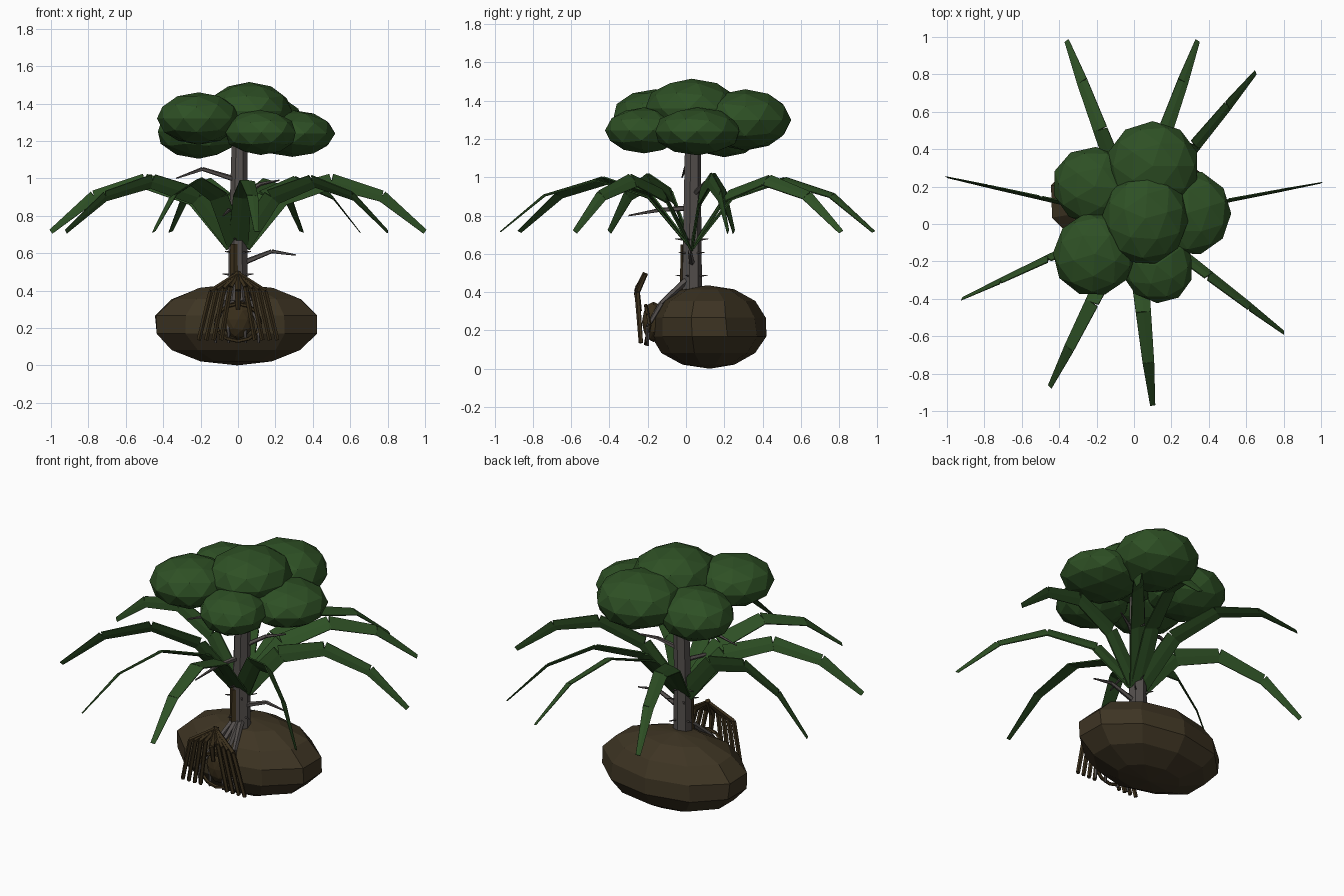
import bpy, bmesh, random
from math import atan2, cos, sin, pi
from mathutils import Vector, Matrix

random.seed(4)
if "Cube" in bpy.data.objects:
    bpy.data.objects.remove(bpy.data.objects["Cube"])


def material(name, rgb):
    m = bpy.data.materials.new(name)
    m.use_nodes = True
    m.diffuse_color = (*rgb, 1)
    m.node_tree.nodes["Principled BSDF"].inputs["Base Color"].default_value = (*rgb, 1)
    return m


LEAF = material("leaf green", (0.027, 0.08, 0.018))
ROCK = material("earth brown", (0.048, 0.035, 0.017))
BARK = material("bark grey", (0.09, 0.08, 0.075))
WOOD = material("dark wood", (0.042, 0.028, 0.011))


def finish(bm, name, mat):
    mesh = bpy.data.meshes.new(name)
    bm.to_mesh(mesh)
    bm.free()
    mesh.materials.append(mat)
    ob = bpy.data.objects.new(name, mesh)
    bpy.context.collection.objects.link(ob)
    return ob


def limb(bm, points, radii, sides=6, flat=1.0):
    """Chain of tapered segments, each swung from upright to its direction."""
    for i in range(len(points) - 1):
        a, b = Vector(points[i]), Vector(points[i + 1])
        turn = Vector((0, 0, 1)).rotation_difference(b - a).to_matrix().to_4x4()
        bmesh.ops.create_cone(
            bm, cap_ends=True, segments=sides, radius1=radii[i], radius2=radii[i + 1],
            depth=(b - a).length,
            matrix=Matrix.Translation((a + b) / 2) @ turn @ Matrix.Diagonal((1, flat, 1, 1)))


def blob(bm, centre, size, turn=0.0):
    m = Matrix.LocRotScale(Vector(centre), Matrix.Rotation(turn, 3, "Z"), Vector(size))
    bmesh.ops.create_icosphere(bm, subdivisions=2, radius=1, matrix=m)


# Boulder of earth
bm = bmesh.new()
bmesh.ops.create_uvsphere(bm, u_segments=10, v_segments=7, radius=1,
                          matrix=Matrix.LocRotScale(Vector((-0.01, 0.12, 0.218)), None,
                                                    Vector((0.46, 0.31, 0.218))))
for v in bm.verts:
    v.co.x += random.uniform(-0.008, 0.008)
    v.co.y += random.uniform(-0.008, 0.008)
finish(bm, "boulder", ROCK)

# Trunk with a slight taper
bm = bmesh.new()
limb(bm, [(0, 0.03, 0.36), (0, 0.03, 0.7), (0.01, 0.035, 1.25)], [0.055, 0.05, 0.043], 7)
finish(bm, "trunk", BARK)

# Twigs, each bent once
bm = bmesh.new()
twigs = [
    [(0, 0.03, 0.99), (-0.19, 0.0, 1.05), (-0.33, -0.02, 1.0)],
    [(0.03, 0.03, 0.55), (0.18, 0.02, 0.61), (0.31, 0.02, 0.59)],
    [(0, 0.03, 0.84), (-0.05, -0.13, 0.83), (-0.08, -0.3, 0.8)],
    [(0, 0.03, 0.9), (0.12, 0.1, 0.97), (0.22, 0.15, 0.99)],
]
for path in twigs:
    limb(bm, path, [0.016, 0.011, 0.004], 5)
finish(bm, "twigs", BARK)

# Short thorns around the trunk
bm = bmesh.new()
for z in (0.48, 0.6, 0.67):
    for k in range(4):
        a = k * pi / 2 + z * 9
        d = Vector((cos(a), sin(a), 0.1))
        base = Vector((0, 0.03, z))
        limb(bm, [base + d * 0.04, base + d * 0.09], [0.007, 0.002], 4)
finish(bm, "thorns", BARK)

# Roots spilling over the front of the boulder
bm = bmesh.new()
for x in (-0.12, -0.05, 0.04, 0.11):
    limb(bm, [(x * 0.2, 0.0, 0.46), (x * 0.6, -0.13, 0.34), (x, -0.2, 0.22), (x, -0.2, 0.12)],
         [0.018, 0.014, 0.011, 0.007], 5)
finish(bm, "roots", BARK)

# Arching fronds: flattened, jointed blades
tips = [(-0.36, 0.98), (0.34, 0.98), (0.65, 0.81), (1.0, 0.22), (0.8, -0.58),
        (0.1, -0.97), (-0.45, -0.87), (-0.92, -0.4), (-1.0, 0.25)]
arch = [(0.02, 0.65), (0.23, 0.9), (0.5, 0.985), (0.77, 0.905), (1.0, 0.715)]
bm = bmesh.new()
for tx, ty in tips:
    d = Vector((tx, ty - 0.03))
    limb(bm, [(d.x * r, 0.03 + d.y * r, z) for r, z in arch],
         [0.062, 0.057, 0.047, 0.036, 0.016], 6, 0.14)
finish(bm, "fronds", LEAF)

# Canopy of faceted leaf clumps
clumps = [
    ((0.10, 0.31, 1.30), (0.25, 0.24, 0.16)),
    ((0.29, 0.06, 1.24), (0.23, 0.23, 0.125)),
    ((0.12, -0.22, 1.245), (0.19, 0.21, 0.12)),
    ((-0.21, -0.16, 1.32), (0.23, 0.22, 0.14)),
    ((-0.21, 0.20, 1.25), (0.21, 0.23, 0.145)),
    ((0.06, 0.03, 1.36), (0.25, 0.23, 0.155)),
]
bm = bmesh.new()
for i, (centre, size) in enumerate(clumps):
    blob(bm, centre, size, i * 0.3)
finish(bm, "canopy", LEAF)

# Wooden ribs hanging at the front
bm = bmesh.new()
for side in (-1, 1):
    for k in range(4):
        top, foot = 0.04 + 0.035 * k, 0.09 + 0.04 * k
        limb(bm, [(0, -0.215, 0.49), (side * top, -0.255, 0.42 - 0.008 * k),
                  (side * foot, -0.235, 0.135)], [0.012, 0.014, 0.012], 5)
limb(bm, [(0, -0.21, 0.5), (0, -0.255, 0.4), (0, -0.24, 0.3)], [0.016, 0.018, 0.012], 5)
finish(bm, "hanging_ribs", WOOD)

# Rounded pod behind the ribs with a lower hoop
bm = bmesh.new()
blob(bm, (0, -0.17, 0.245), (0.085, 0.06, 0.105))
hoop = [(0.12 * cos(a), -0.19 - 0.02 * abs(sin(a)), 0.23 + 0.1 * sin(a))
        for a in (pi * k / 6 for k in range(13))]
limb(bm, hoop, [0.01] * len(hoop), 5)
finish(bm, "pod", WOOD)

# Bark strip on the front of the trunk
bm = bmesh.new()
limb(bm, [(-0.022, -0.006, 0.4), (-0.022, -0.006, 0.65)], [0.026, 0.022], 6)
finish(bm, "bark_strip", WOOD)
